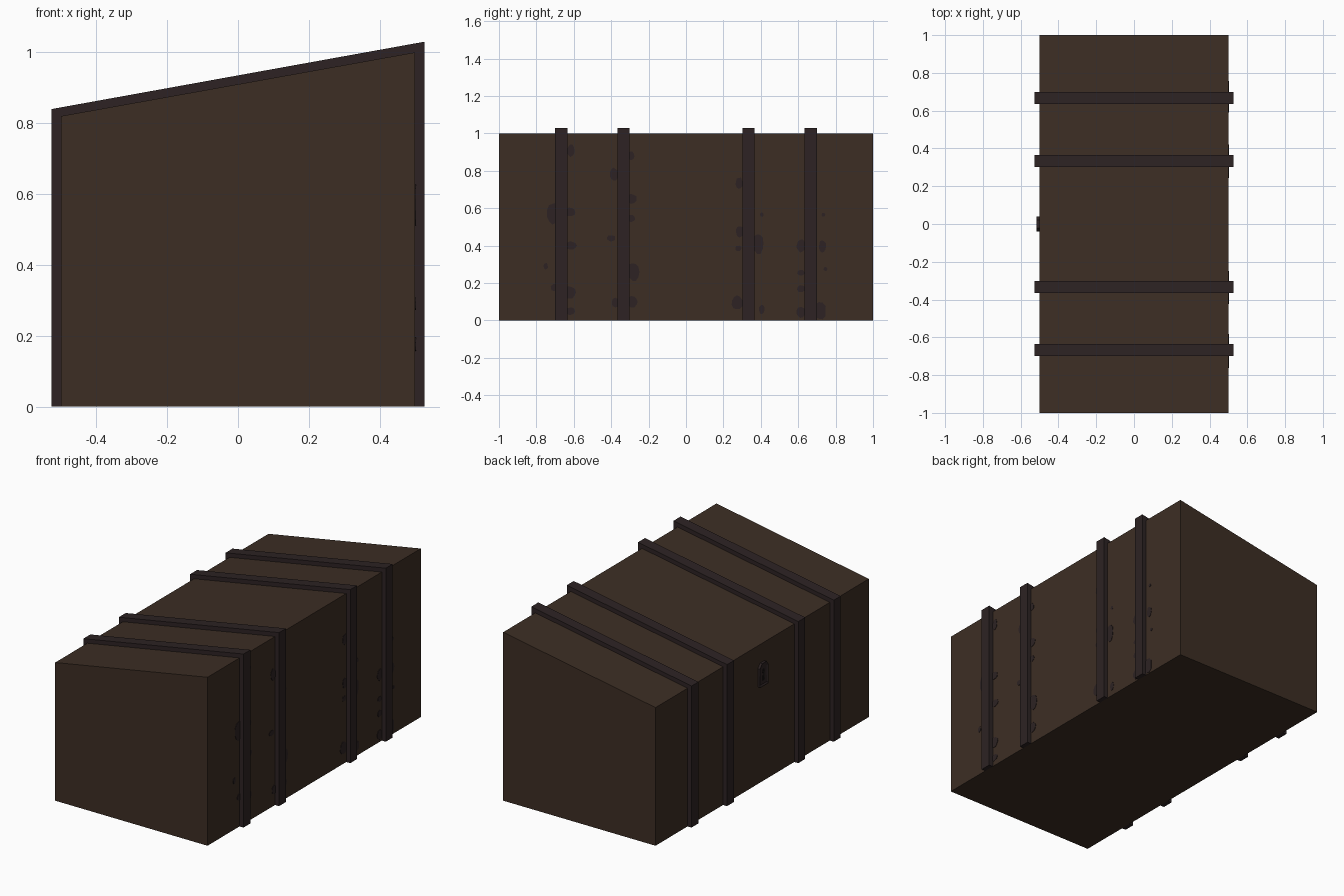
import bpy, bmesh, math, random

if "Cube" in bpy.data.objects:
    bpy.data.objects.remove(bpy.data.objects["Cube"])

random.seed(4)


def material(name, color):
    m = bpy.data.materials.new(name)
    m.diffuse_color = (*color, 1)
    m.use_nodes = True
    m.node_tree.nodes["Principled BSDF"].inputs["Base Color"].default_value = m.diffuse_color
    return m


WOOD = material("dark wood", (0.046, 0.027, 0.0175))
IRON = material("dark iron", (0.026, 0.0165, 0.0170))
HOLE = material("keyhole black", (0.010, 0.008, 0.007))


def new_object(name, bm, mat):
    bmesh.ops.recalc_face_normals(bm, faces=bm.faces)
    me = bpy.data.meshes.new(name)
    bm.to_mesh(me)
    bm.free()
    me.materials.append(mat)
    ob = bpy.data.objects.new(name, me)
    bpy.context.collection.objects.link(ob)
    return ob


def extrude(bm, points, offset):
    """Solid from a flat outline pushed along an offset."""
    face = bm.faces.new([bm.verts.new(p) for p in points])
    ext = bmesh.ops.extrude_face_region(bm, geom=[face], use_keep_orig=True)
    verts = [g for g in ext["geom"] if isinstance(g, bmesh.types.BMVert)]
    bmesh.ops.translate(bm, verts=verts, vec=offset)


# Chest body with a sloping lid
inner = [(-0.5, 0), (-0.5, 0.82), (0.5, 1.0), (0.5, 0)]
bm = bmesh.new()
extrude(bm, [(x, -1, z) for x, z in inner], (0, 2, 0))
new_object("chest_body", bm, WOOD)

# Four straps wrapping over the sides and lid
outer = [(-0.526, 0), (-0.526, 0.84), (0.526, 1.03), (0.526, 0)]
for i, y in enumerate((-0.667, -0.334, 0.334, 0.667)):
    bm = bmesh.new()
    outline = outer + inner[::-1]
    extrude(bm, [(x, y - 0.0325, z) for x, z in outline], (0, 0.065, 0))
    new_object(f"strap_{i + 1}", bm, IRON)

# Lock plate with chamfered top, raised rim and keyhole on the low side
plate = [(-0.04, 0.575), (0.04, 0.575), (0.04, 0.685),
         (0.02, 0.71), (-0.02, 0.71), (-0.04, 0.685)]
bm = bmesh.new()
extrude(bm, [(-0.499, y, z) for y, z in plate], (-0.016, 0, 0))
bmesh.ops.recalc_face_normals(bm, faces=bm.faces)
front = [f for f in bm.faces if f.normal.x < -0.9]
bmesh.ops.inset_region(bm, faces=front, thickness=0.012, depth=-0.006)
new_object("lock_plate", bm, IRON)

bm = bmesh.new()
slot = [(-0.01, 0.605), (0.01, 0.605), (0.006, 0.645), (0.012, 0.66),
        (0, 0.672), (-0.012, 0.66), (-0.006, 0.645)]
extrude(bm, [(-0.507, y, z) for y, z in slot], (-0.004, 0, 0))
new_object("keyhole", bm, HOLE)

# Stains beside the straps on the tall side: y, z, half width, half height
stains = [
    (-.615, .91, .02, .035), (-.62, .58, .03, .025), (-.71, .57, .035, .06),
    (-.615, .40, .03, .022), (-.75, .29, .012, .018), (-.625, .15, .04, .033),
    (-.705, .175, .02, .02), (-.62, .05, .025, .02), (-.295, .88, .02, .025),
    (-.385, .78, .025, .035), (-.29, .65, .03, .025), (-.295, .545, .025, .02),
    (-.40, .44, .022, .017), (-.28, .26, .03, .05), (-.29, .10, .03, .03),
    (-.375, .095, .025, .025), (.285, .735, .02, .03), (.405, .565, .01, .012),
    (.29, .475, .025, .03), (.385, .41, .03, .055), (.28, .385, .018, .015),
    (.275, .095, .03, .04), (.405, .06, .015, .025), (.735, .565, .01, .01),
    (.615, .40, .025, .035), (.73, .395, .02, .035), (.745, .275, .01, .01),
    (.615, .255, .02, .015), (.615, .17, .02, .02), (.615, .045, .025, .03),
    (.715, .05, .035, .045)]
bm = bmesh.new()
for y, z, ry, rz in stains:
    ring = []
    for k in range(11):
        a = math.tau * k / 11
        r = random.uniform(0.88, 1.1)
        ring.append((0.499, y + ry * r * math.cos(a),
                     max(0.001, z + rz * r * math.sin(a))))
    extrude(bm, ring, (0.003, 0, 0))
new_object("side_stains", bm, IRON)
